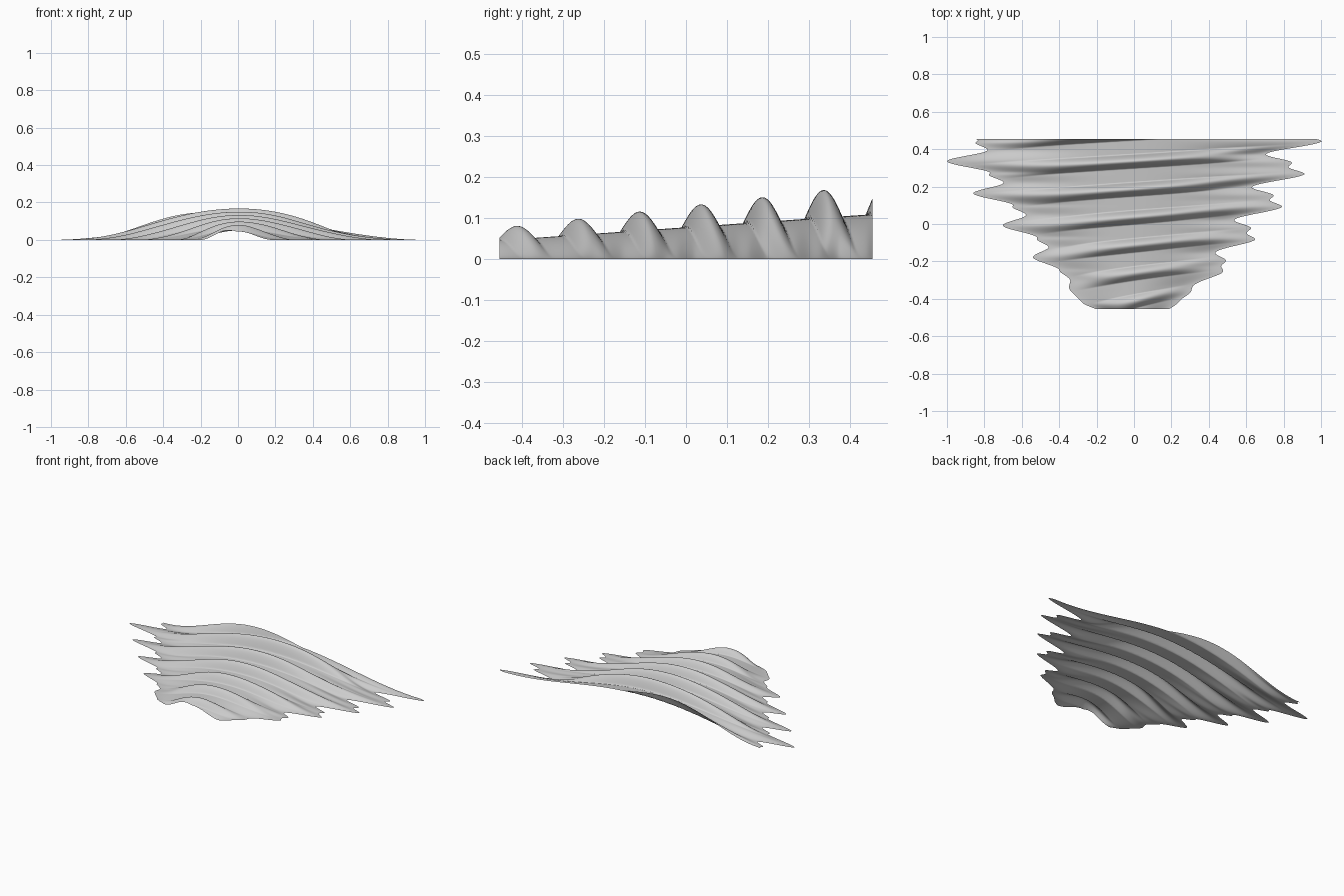
import bpy, bmesh, math

if "Cube" in bpy.data.objects:
    bpy.data.objects.remove(bpy.data.objects["Cube"])

# Rippled canopy: one thin open sheet, a bell arch swept from front to back
LENGTH, HALF = 0.91, 0.455
NY, NX = 240, 120


def curve(points, t):
    """Smooth eased interpolation through (position, value) pairs."""
    t = min(max(t, points[0][0]), points[-1][0])
    n = len(points)

    def slope(i):
        a, b = points[max(i - 1, 0)], points[min(i + 1, n - 1)]
        return (b[1] - a[1]) / (b[0] - a[0])

    for i in range(n - 1):
        (t0, v0), (t1, v1) = points[i], points[i + 1]
        if t <= t1:
            d = t1 - t0
            s = (t - t0) / d
            return (v0 * (1 + 2 * s) * (1 - s) ** 2 + v1 * s * s * (3 - 2 * s)
                    + d * slope(i) * s * (1 - s) ** 2 - d * slope(i + 1) * s * s * (1 - s))


# Half width through the rim tips, and the repeating rim scallop, for each side
RIGHT = dict(
    reach=[(-.455, .19), (-.42, .24), (-.265, .465), (-.09, .64), (.085, .785),
           (.26, .905), (.44, 1.0), (.46, 1.0)],
    scallop=[(-.36, -.27), (0, 0), (.22, -.11), (.39, -.11), (.64, -.27), (1, 0), (1.22, -.11)],
    tip=.4385, pitch=.1755)
LEFT = dict(
    reach=[(-.455, .22), (-.42, .30), (-.35, .345), (-.19, .53), (-.01, .70),
           (.165, .86), (.335, 1.0), (.46, 1.04)],
    scallop=[(-.32, -.18), (0, 0), (.32, -.23), (.56, -.18), (.68, -.19), (1, 0), (1.32, -.23)],
    tip=.335, pitch=.1725)


def rim(side, y):
    q = ((y - side["tip"]) / side["pitch"]) % 1.0
    fade = min(1.0, max(0.3, (y + .62) / .5))
    return curve(side["reach"], y), curve(side["scallop"], q) * fade


def height(u, y):
    # Bell arch with half-sine pleats that run slightly diagonally
    pleat = max(0.0, math.cos(2 * math.pi * (y - .335 - .06 * u) / .15))
    return (.077 + .07 * y) * (1 + .67 * pleat) * math.cos(math.pi * u / 2) ** 2


bm = bmesh.new()
rows = []
for j in range(NY + 1):
    y = -HALF + LENGTH * j / NY
    rims = {1: rim(RIGHT, y), -1: rim(LEFT, y)}
    row = []
    for i in range(NX + 1):
        u = -1 + 2 * i / NX
        reach, scallop = rims[1 if u >= 0 else -1]
        x = u * reach * (1 + scallop * abs(u))
        row.append(bm.verts.new((x, y, height(u, y))))
    rows.append(row)
for a, b in zip(rows, rows[1:]):
    for i in range(NX):
        bm.faces.new((a[i], a[i + 1], b[i + 1], b[i]))

mesh = bpy.data.meshes.new("rippled_canopy")
bm.to_mesh(mesh)
bm.free()
mesh.shade_smooth()
canopy = bpy.data.objects.new("rippled_canopy", mesh)
bpy.context.collection.objects.link(canopy)

# Plain light grey
grey = bpy.data.materials.new("light_grey")
grey.diffuse_color = (.6, .6, .6, 1)
grey.use_nodes = True
grey.node_tree.nodes["Principled BSDF"].inputs["Base Color"].default_value = grey.diffuse_color
mesh.materials.append(grey)
